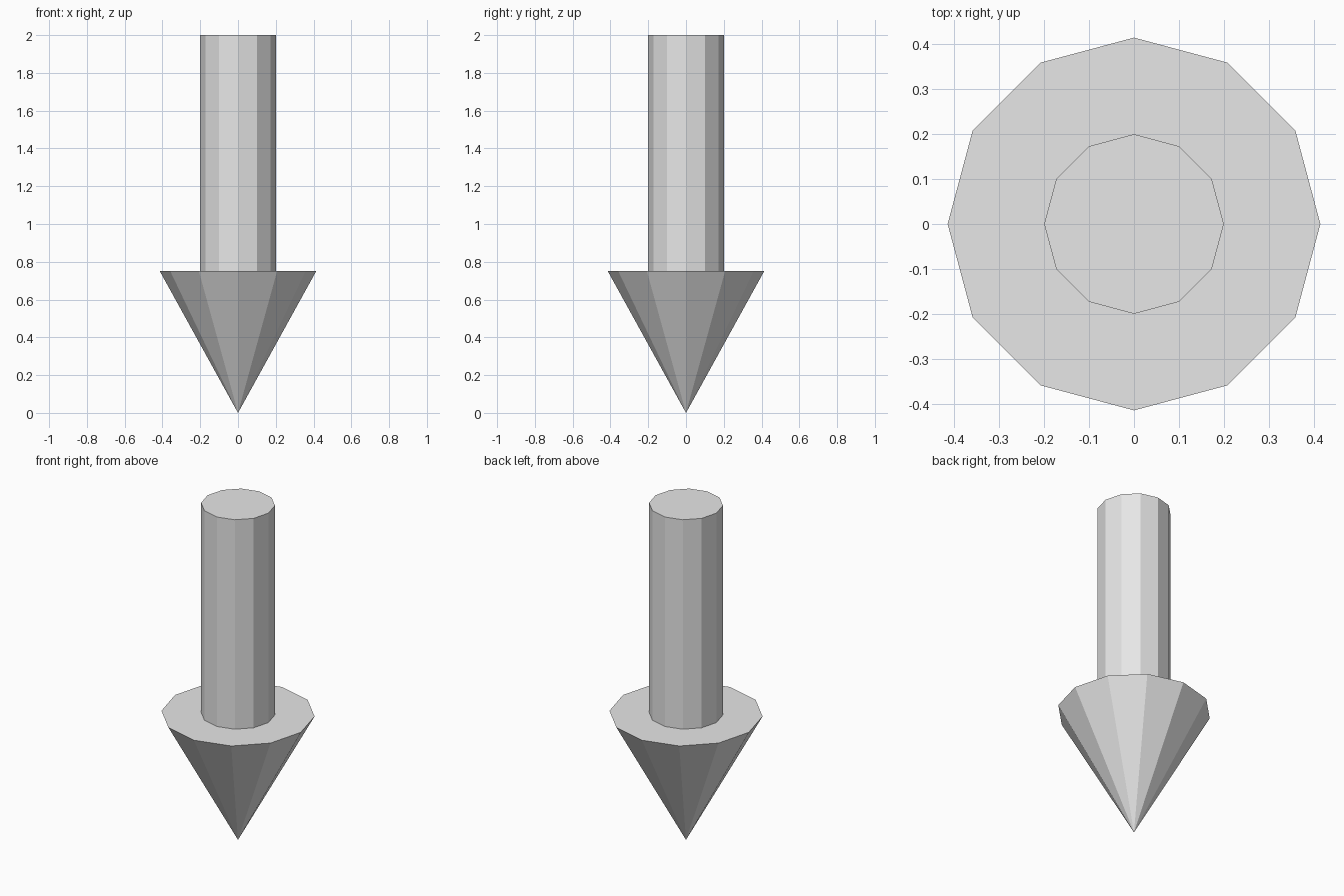
import bpy

# Remove the default object
cube = bpy.data.objects.get("Cube")
if cube:
    bpy.data.objects.remove(cube, do_unlink=True)

SIDES = 12
HEAD_TOP = 0.752
HEIGHT = 2.0

# Single plain grey material
grey = bpy.data.materials.new("light_grey")
grey.use_nodes = True
colour = (0.8, 0.8, 0.8, 1)
grey.diffuse_color = colour
grey.node_tree.nodes["Principled BSDF"].inputs["Base Color"].default_value = colour


def tapered_part(name, bottom_radius, top_radius, bottom, top):
    """Flat-sided solid of revolution between two heights."""
    bpy.ops.mesh.primitive_cone_add(
        vertices=SIDES, radius1=bottom_radius, radius2=top_radius,
        depth=top - bottom, location=(0, 0, (bottom + top) / 2))
    part = bpy.context.object
    part.name = name
    part.data.materials.append(grey)
    return part


# Downward pointing head and upright shaft
tapered_part("arrow_head", 0, 0.415, 0, HEAD_TOP)
tapered_part("arrow_shaft", 0.2, 0.2, HEAD_TOP, HEIGHT)
